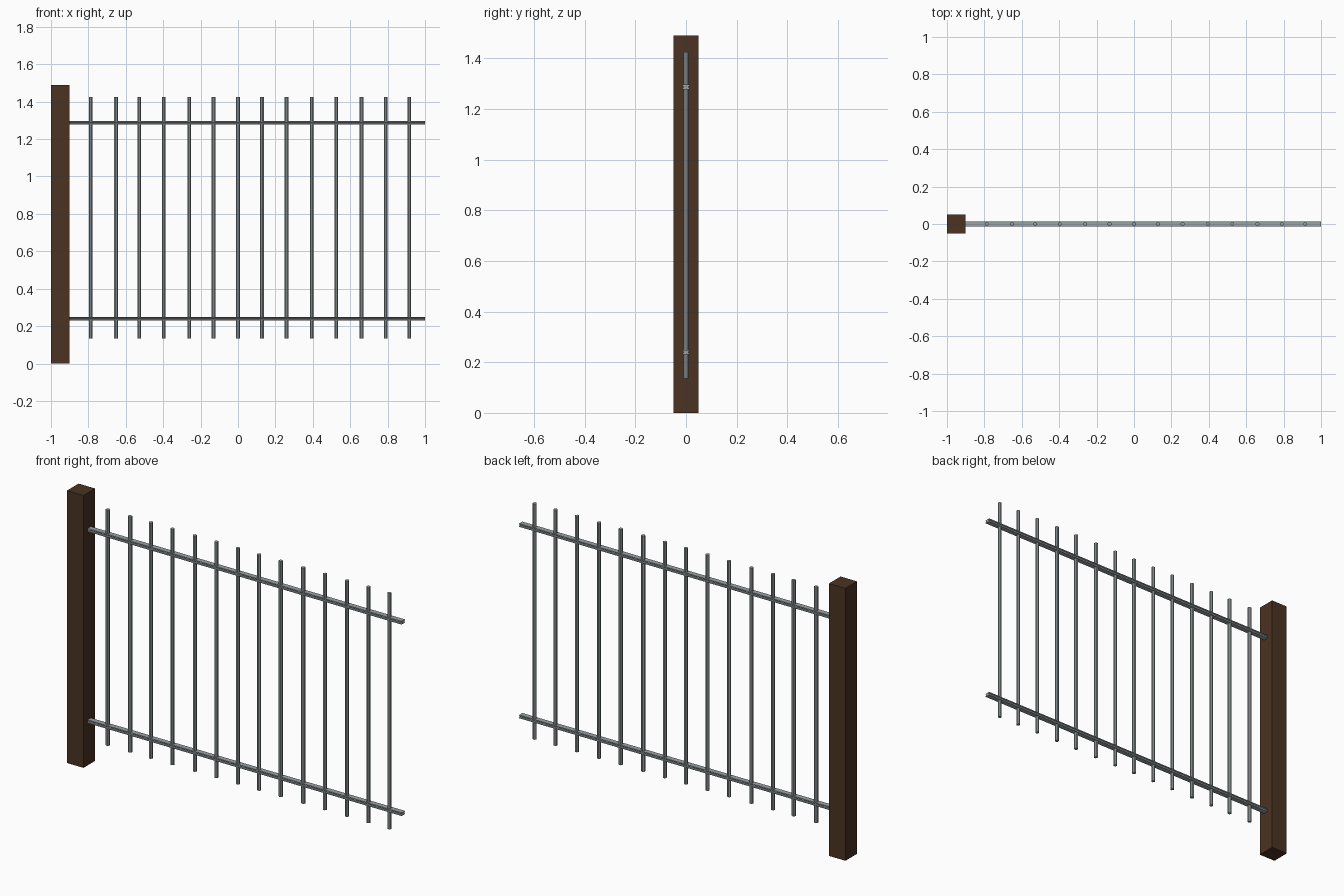
import bpy, bmesh, math

cube = bpy.data.objects.get("Cube")
if cube:
    bpy.data.objects.remove(cube)


def material(name, rgb):
    mat = bpy.data.materials.new(name)
    mat.use_nodes = True
    mat.diffuse_color = (*rgb, 1)
    mat.node_tree.nodes["Principled BSDF"].inputs["Base Color"].default_value = (*rgb, 1)
    return mat


def add_object(name, bm, mat):
    bmesh.ops.recalc_face_normals(bm, faces=bm.faces)
    mesh = bpy.data.meshes.new(name)
    bm.to_mesh(mesh)
    bm.free()
    mesh.materials.append(mat)
    obj = bpy.data.objects.new(name, mesh)
    bpy.context.collection.objects.link(obj)
    return obj


def extrude_profile(name, points, start, length, axis, mat):
    """Extrude a closed section: (y, z) along x, or (x, y) along z."""
    bm = bmesh.new()
    if axis == "x":
        verts = [bm.verts.new((start, a, b)) for a, b in points]
        offset = (length, 0, 0)
    else:
        verts = [bm.verts.new((a, b, start)) for a, b in points]
        offset = (0, 0, length)
    face = bm.faces.new(verts)
    result = bmesh.ops.extrude_face_region(bm, geom=[face], use_keep_orig=True)
    moved = [v for v in result["geom"] if isinstance(v, bmesh.types.BMVert)]
    bmesh.ops.translate(bm, verts=moved, vec=offset)
    return add_object(name, bm, mat)


wood = material("dark_brown_wood", (0.069, 0.033, 0.016))
steel = material("grey_steel", (0.33, 0.37, 0.38))

# Square timber post at the right end
post = [(-1, -0.05), (-0.9, -0.05), (-0.9, 0.05), (-1, 0.05)]
extrude_profile("post", post, 0, 1.49, "z", wood)

# Horizontal rails with a shallow groove along each side
half_section = [(0.014, -0.009), (0.014, -0.005), (0.010, -0.002),
                (0.010, 0.002), (0.014, 0.005), (0.014, 0.009)]
section = half_section + [(-y, z) for y, z in reversed(half_section)]
for name, height in (("lower_rail", 0.24), ("upper_rail", 1.287)):
    points = [(y, z + height) for y, z in section]
    extrude_profile(name, points, -0.9, 1.9, "x", steel)

# Round upright bars passing through both rails
bar_positions = [-0.788, -0.652, -0.527, -0.396, -0.261, -0.131, 0,
                 0.128, 0.259, 0.395, 0.526, 0.66, 0.79, 0.916]
sides = 8
for i, x in enumerate(bar_positions, 1):
    circle = [(x + 0.0105 * math.cos(math.tau * (k + 0.5) / sides),
               0.0105 * math.sin(math.tau * (k + 0.5) / sides)) for k in range(sides)]
    extrude_profile(f"upright_bar_{i}", circle, 0.135, 1.29, "z", steel)
